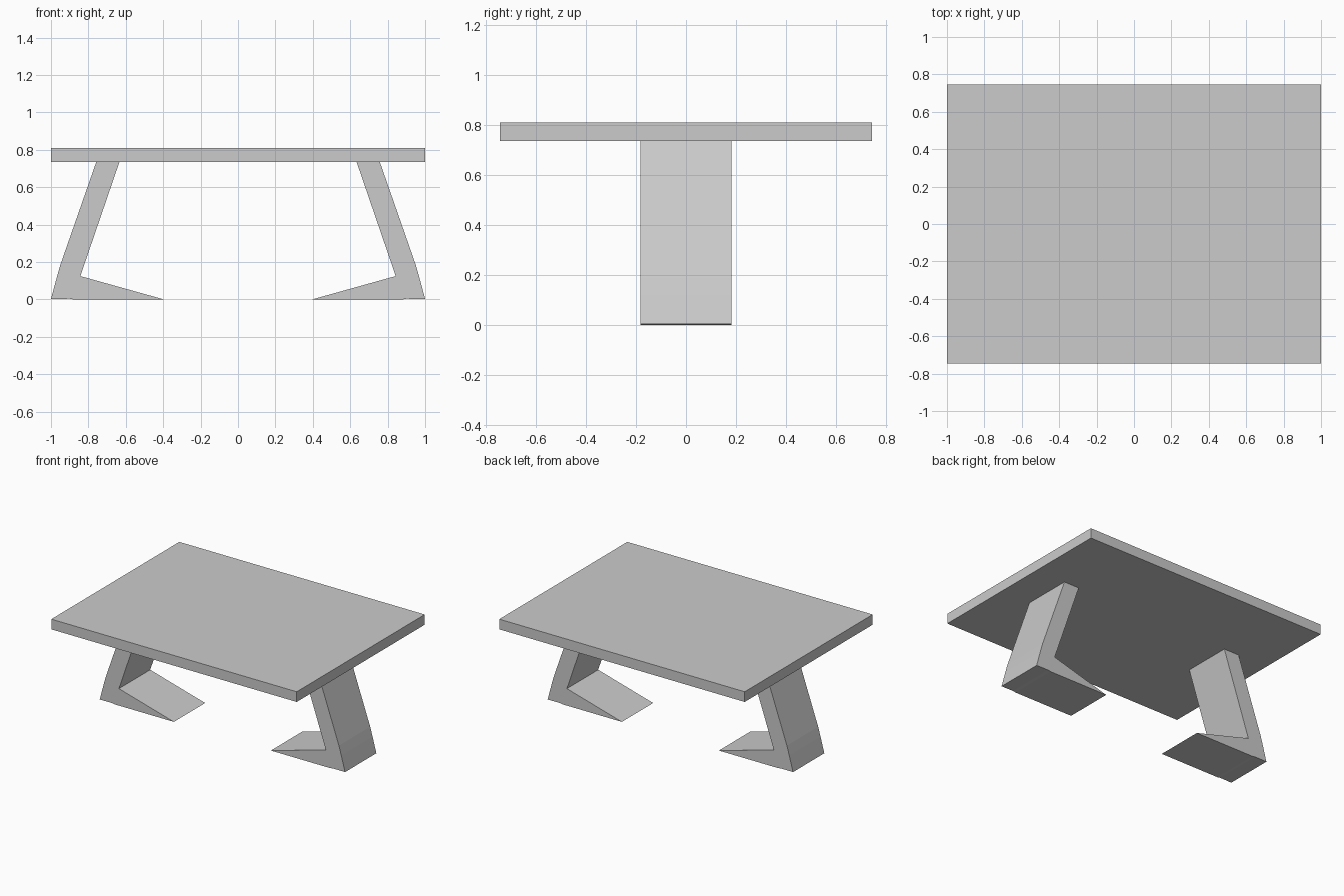
import bpy, bmesh

if "Cube" in bpy.data.objects:
    bpy.data.objects.remove(bpy.data.objects["Cube"])

# Leg outline in the x-z plane (right side)
PROFILE = [(0.634, 0.735), (0.758, 0.735), (0.95, 0.185), (0.969, 0.118),
           (1.0, 0.003), (0.9, 0.004), (0.88, 0.0), (0.395, 0.0), (0.843, 0.125)]
HALF_WIDTH = 0.182


def make_object(name, bm):
    bmesh.ops.recalc_face_normals(bm, faces=bm.faces)
    mesh = bpy.data.meshes.new(name)
    bm.to_mesh(mesh)
    bm.free()
    obj = bpy.data.objects.new(name, mesh)
    bpy.context.collection.objects.link(obj)
    return obj


def leg(name, side):
    bm = bmesh.new()
    face = bm.faces.new([bm.verts.new((side * x, -HALF_WIDTH, z)) for x, z in PROFILE])
    ext = bmesh.ops.extrude_face_region(bm, geom=[face], use_keep_orig=True)
    verts = [g for g in ext["geom"] if isinstance(g, bmesh.types.BMVert)]
    bmesh.ops.translate(bm, verts=verts, vec=(0, 2 * HALF_WIDTH, 0))
    return make_object(name, bm)


# Flat table top
bm = bmesh.new()
bmesh.ops.create_cube(bm, size=1)
bmesh.ops.scale(bm, verts=bm.verts, vec=(2.0, 1.49, 0.075))
bmesh.ops.translate(bm, verts=bm.verts, vec=(0, 0, 0.7725))
make_object("table_top", bm)

# Bent legs with inward wedge feet
leg("right_leg", 1)
leg("left_leg", -1)
